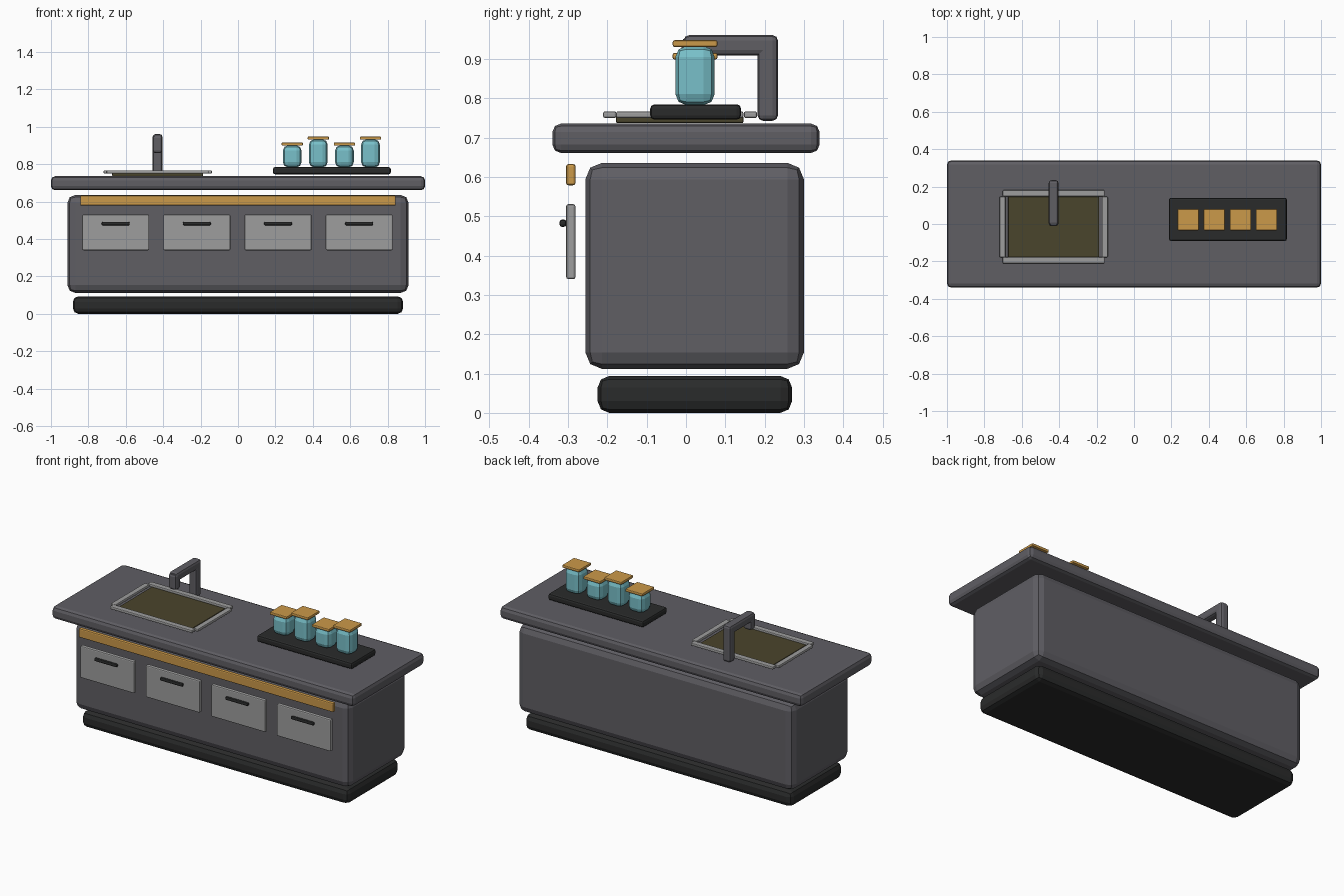
import bpy
import bmesh

if "Cube" in bpy.data.objects:
    bpy.data.objects.remove(bpy.data.objects["Cube"])


def material(name, rgb):
    m = bpy.data.materials.new(name)
    m.diffuse_color = (*rgb, 1)
    m.use_nodes = True
    m.node_tree.nodes["Principled BSDF"].inputs["Base Color"].default_value = m.diffuse_color
    return m


GREY = material("slate_grey", (0.115, 0.112, 0.127))
BLACK = material("near_black", (0.023, 0.024, 0.024))
STEEL = material("light_steel", (0.34, 0.34, 0.34))
WOOD = material("golden_wood", (0.60, 0.32, 0.067))
GLASS = material("teal_glass", (0.19, 0.53, 0.59))
BASIN = material("dark_olive", (0.068, 0.058, 0.025))


def box(name, x, y, z, mat, bevel=0.006, segments=2):
    """Bevelled box spanning the given (min, max) ranges."""
    bm = bmesh.new()
    bmesh.ops.create_cube(bm, size=1)
    for v in bm.verts:
        for i, (lo, hi) in enumerate((x, y, z)):
            v.co[i] = hi if v.co[i] > 0 else lo
    bmesh.ops.bevel(bm, geom=bm.edges[:], offset=bevel, segments=segments,
                    profile=0.5, affect='EDGES', clamp_overlap=True)
    mesh = bpy.data.meshes.new(name)
    bm.to_mesh(mesh)
    bm.free()
    mesh.materials.append(mat)
    ob = bpy.data.objects.new(name, mesh)
    bpy.context.collection.objects.link(ob)
    return ob


# Main cabinet
box("plinth", (-0.883, 0.883), (-0.225, 0.27), (0.0, 0.094), BLACK, 0.03)
box("cabinet_body", (-0.912, 0.912), (-0.256, 0.30), (0.112, 0.636), GREY, 0.042)
box("countertop", (-1.0, 1.0), (-0.34, 0.34), (0.661, 0.736), GREY, 0.022)
box("front_rail", (-0.843, 0.843), (-0.305, -0.281), (0.579, 0.633), WOOD)

# Drawers with handles
for i in range(4):
    cx = -0.654 + i * 0.434
    box(f"drawer_{i + 1}", (cx - 0.179, cx + 0.179), (-0.305, -0.281), (0.34, 0.531), STEEL)
    box(f"drawer_handle_{i + 1}", (cx - 0.075, cx + 0.075), (-0.322, -0.304),
        (0.473, 0.492), BLACK, 0.007)

# Sink basin and rim
box("sink_basin", (-0.673, -0.187), (-0.178, 0.146), (0.737, 0.756), BASIN, 0.004)
for side, y0 in (("front", -0.211), ("back", 0.147)):
    box(f"sink_rim_{side}", (-0.702, -0.157), (y0, y0 + 0.034), (0.75, 0.767), STEEL, 0.005)
for side, x0 in (("left", -0.719), ("right", -0.172)):
    box(f"sink_rim_{side}", (x0, x0 + 0.032), (-0.178, 0.146), (0.75, 0.767), STEEL, 0.005)

# Faucet
FX = (-0.456, -0.404)
box("faucet_post", FX, (0.182, 0.234), (0.743, 0.961), GREY, 0.014)
box("faucet_arm", FX, (-0.006, 0.234), (0.909, 0.961), GREY, 0.014)
box("faucet_spout", FX, (-0.011, 0.037), (0.86, 0.955), GREY, 0.014)

# Tray with jars
box("tray", (0.187, 0.817), (-0.091, 0.14), (0.746, 0.785), BLACK, 0.011)
for i in range(4):
    cx, cy = 0.29 + i * 0.1395, 0.023
    top = 0.933 if i % 2 else 0.901
    box(f"jar_{i + 1}", (cx - 0.05, cx + 0.05), (cy - 0.05, cy + 0.05),
        (0.783, top), GLASS, 0.028)
    box(f"jar_lid_{i + 1}", (cx - 0.057, cx + 0.057), (cy - 0.057, cy + 0.057),
        (top - 0.002, top + 0.015), WOOD, 0.005)
